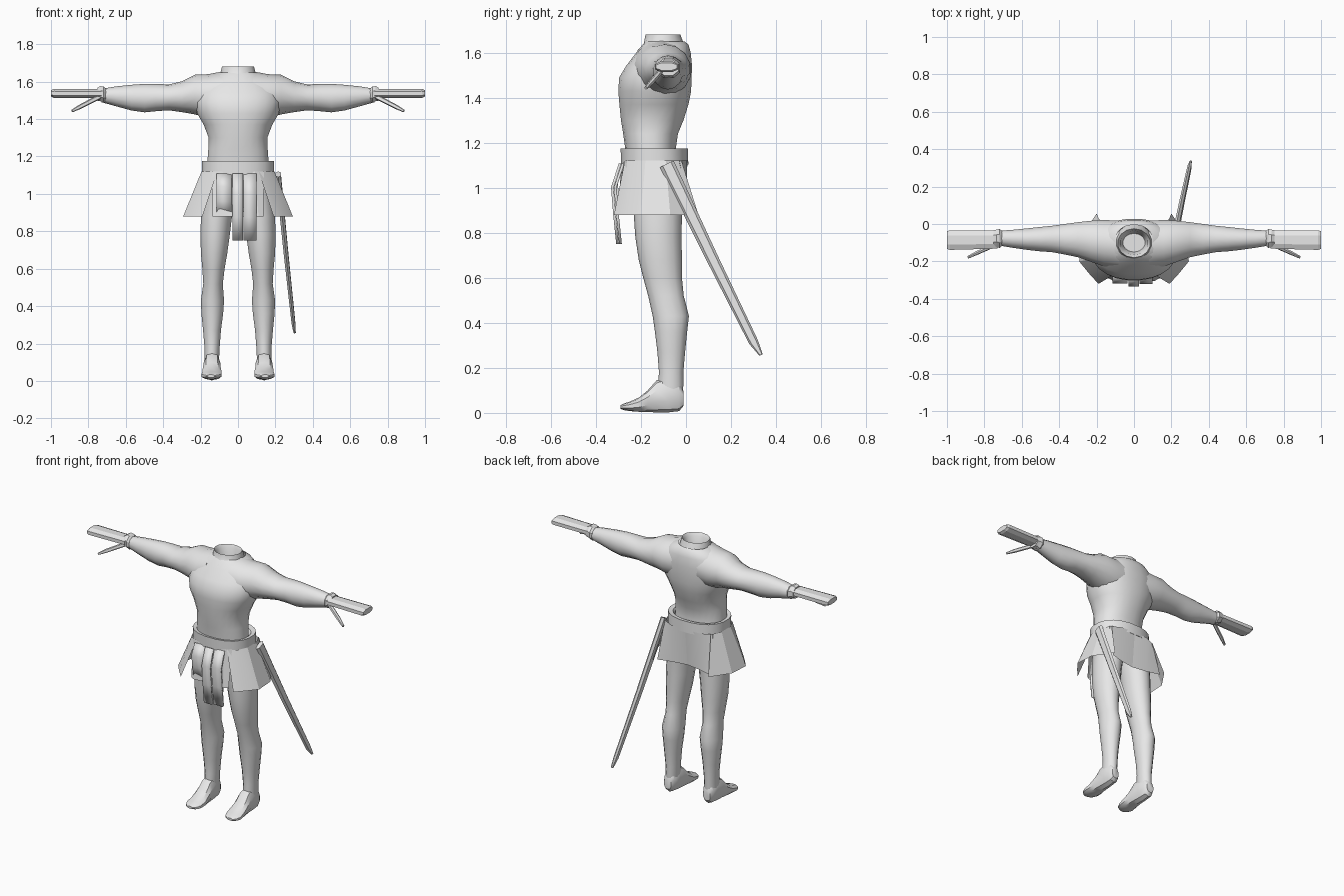
import bpy, bmesh, math
from mathutils import Vector

cloth = bpy.data.materials.new("plain_grey")
cloth.diffuse_color = (0.8, 0.8, 0.8, 1)


def finish(bm, name, mirror=False, angle=40):
    bmesh.ops.recalc_face_normals(bm, faces=bm.faces)
    me = bpy.data.meshes.new(name)
    bm.to_mesh(me)
    bm.free()
    me.materials.append(cloth)
    ob = bpy.data.objects.new(name, me)
    bpy.context.collection.objects.link(ob)
    bpy.ops.object.select_all(action='DESELECT')
    bpy.context.view_layer.objects.active = ob
    ob.select_set(True)
    bpy.ops.object.shade_smooth_by_angle(angle=math.radians(angle))
    if mirror:
        ob.modifiers.new("mirror", 'MIRROR').use_mirror_merge = False
    return ob


def loft(name, rings, axis, n=16, power=1.0, caps=(True, True), mirror=False, angle=40):
    """Skin oval rings: (position, low_u, high_u, low_v, high_v) along an axis."""
    bm = bmesh.new()
    loops = []
    for p, u0, u1, v0, v1 in rings:
        loop = []
        for i in range(n):
            a = 2 * math.pi * (i + 0.5) / n
            c, s = math.cos(a), math.sin(a)
            u = (u0 + u1) / 2 + (u1 - u0) / 2 * math.copysign(abs(c) ** power, c)
            v = (v0 + v1) / 2 + (v1 - v0) / 2 * math.copysign(abs(s) ** power, s)
            co = {'x': (p, u, v), 'y': (u, p, v), 'z': (u, v, p)}[axis]
            loop.append(bm.verts.new(co))
        loops.append(loop)
    for a, b in zip(loops, loops[1:]):
        for i in range(n):
            j = (i + 1) % n
            bm.faces.new((a[i], a[j], b[j], b[i]))
    for use, loop in zip(caps, (loops[0], loops[-1])):
        if use:
            bm.faces.new(loop)
    return finish(bm, name, mirror, angle)


def sheet(name, rows, mirror=False, angle=20):
    """Grid of faces through rows of points."""
    bm = bmesh.new()
    vs = [[bm.verts.new(p) for p in row] for row in rows]
    for a, b in zip(vs, vs[1:]):
        for i in range(len(a) - 1):
            bm.faces.new((a[i], a[i + 1], b[i + 1], b[i]))
    return finish(bm, name, mirror, angle)


def blade(name, sections, side, mirror=False):
    """Flat tapering bar: sections of (centre, half width, half thickness)."""
    bm = bmesh.new()
    along = (Vector(sections[-1][0]) - Vector(sections[0][0])).normalized()
    thick = Vector(side)
    thick = (thick - along * thick.dot(along)).normalized()
    wide = along.cross(thick)
    loops = []
    for c, w, t in sections:
        c = Vector(c)
        loops.append([bm.verts.new(c + wide * w * a + thick * t * b) for a, b in
                      ((1, 0), (.6, 1), (-.6, 1), (-1, 0), (-.6, -1), (.6, -1))])
    for a, b in zip(loops, loops[1:]):
        for i in range(6):
            j = (i + 1) % 6
            bm.faces.new((a[i], a[j], b[j], b[i]))
    bm.faces.new(loops[0])
    bm.faces.new(loops[-1])
    return finish(bm, name, mirror, 25)


# Torso, open at the neck
loft("torso", [
    (1.06, -.17, .17, -.26, -.03), (1.17, -.165, .165, -.27, -.045),
    (1.24, -.16, .16, -.28, -.035), (1.30, -.158, .158, -.29, -.01),
    (1.37, -.185, .185, -.297, .012), (1.43, -.22, .22, -.302, .024),
    (1.49, -.23, .23, -.298, .026), (1.54, -.225, .225, -.268, .028),
    (1.60, -.19, .19, -.222, .022), (1.635, -.14, .14, -.195, .012),
    (1.65, -.10, .10, -.18, -.005)], 'z', n=24, power=.9, caps=(True, False))

# Standing collar with a hollow inside
loft("collar", [
    (1.61, -.10, .10, -.215, .005), (1.64, -.098, .098, -.188, -.01),
    (1.68, -.088, .088, -.18, -.025), (1.66, -.075, .075, -.165, -.035),
    (1.58, -.06, .06, -.15, -.05)], 'z', n=14, caps=(False, True))

# Arms spread to the sides
loft("arm", [
    (.08, -.24, .02, 1.40, 1.655), (.16, -.23, .025, 1.405, 1.64),
    (.23, -.205, .02, 1.425, 1.637), (.30, -.18, .012, 1.437, 1.602),
    (.37, -.165, .002, 1.447, 1.585), (.44, -.152, -.008, 1.442, 1.588),
    (.50, -.148, -.014, 1.436, 1.588), (.57, -.14, -.022, 1.446, 1.583),
    (.65, -.128, -.03, 1.468, 1.575), (.73, -.115, -.036, 1.49, 1.562)],
    'x', n=14, mirror=True)

# Wrist cuff and flat outstretched hand
loft("cuff", [
    (.705, -.118, -.034, 1.487, 1.566), (.718, -.132, -.022, 1.483, 1.577),
    (.735, -.128, -.026, 1.492, 1.58), (.752, -.126, -.03, 1.495, 1.57)],
    'x', n=8, mirror=True, angle=20)
loft("hand", [
    (.73, -.135, -.032, 1.512, 1.562), (.985, -.142, -.03, 1.512, 1.563),
    (1.0, -.136, -.036, 1.52, 1.556)], 'x', n=8, power=.85, mirror=True, angle=20)
blade("thumb", [
    ((.735, -.108, 1.522), .013, .010), ((.84, -.155, 1.468), .012, .009),
    ((.887, -.178, 1.443), .007, .006)], (0, 1, 0), mirror=True)

# Legs
loft("leg", [
    (1.12, .0, .165, -.25, -.04), (1.0, .008, .19, -.24, -.015),
    (.88, .03, .20, -.232, -.018), (.78, .042, .203, -.225, -.02),
    (.68, .056, .20, -.21, -.018), (.60, .07, .192, -.19, -.018),
    (.52, .08, .187, -.168, -.01), (.43, .073, .20, -.148, .013),
    (.36, .078, .197, -.138, .005), (.27, .09, .188, -.127, -.004),
    (.18, .097, .18, -.12, -.012), (.12, .10, .18, -.125, -.012),
    (.05, .105, .175, -.12, -.016)], 'z', n=14, mirror=True)

# Feet with a low wedge toe
loft("foot", [
    (-.012, .115, .168, .03, .10), (-.03, .103, .178, .008, .14),
    (-.08, .098, .182, .002, .16), (-.13, .093, .185, .002, .145),
    (-.17, .09, .19, .004, .10), (-.21, .085, .193, .005, .068),
    (-.25, .088, .197, .008, .05), (-.275, .10, .185, .012, .042),
    (-.292, .125, .165, .018, .034)], 'y', n=10, power=.85, mirror=True, angle=35)

# Belt: a stiff band with an inner face
loft("belt", [
    (1.12, -.17, .17, -.26, -.03), (1.103, -.195, .195, -.29, .012),
    (1.175, -.195, .195, -.292, .01), (1.17, -.17, .17, -.27, -.02),
    (1.14, -.155, .155, -.26, -.04)], 'z', n=20, power=.88, caps=(False, False))

# Flared skirt panels: front, side and back
T, B = 1.12, .88


def panel(name, top, bottom, mirror=True):
    sheet(name, [[(x, y, T) for x, y in top], [(x, y, B) for x, y in bottom]], mirror)


panel("skirt_front", [(.02, -.285), (.09, -.278), (.14, -.262)],
      [(.03, -.30), (.11, -.305), (.135, -.29)])
panel("skirt_side", [(.11, -.272), (.165, -.245), (.195, -.18), (.195, -.09), (.165, -.02)],
      [(.19, -.32), (.24, -.265), (.293, -.20), (.285, -.07), (.20, .055)])
panel("skirt_back", [(.175, -.03), (.10, .005), (0, .008)],
      [(.19, .025), (.10, .0), (.0, -.015)])


# Hanging straps at the front
def strap(name, x0, x1, y, z_top, z_low):
    rows = []
    for t, dy in ((0, 0), (.3, -.035), (.65, -.025), (1, -.012)):
        z = z_top + (z_low - z_top) * t
        rows.append([(x0, y + dy, z), (x1, y + dy, z)])
    ob = sheet(name, rows)
    ob.modifiers.new("thickness", 'SOLIDIFY').thickness = .012


strap("centre_strap", -.03, .028, -.298, 1.11, .75)
strap("side_strap", .03, .098, -.285, 1.11, .75)
strap("short_strap", -.115, -.035, -.283, 1.11, .88)

# Sheathed blade hanging at the hip
blade("scabbard", [
    ((.215, -.085, 1.105), .034, .014), ((.257, .12, .68), .027, .012),
    ((.296, .30, .315), .021, .010), ((.303, .333, .258), .008, .006)], (1, 0, 0))
